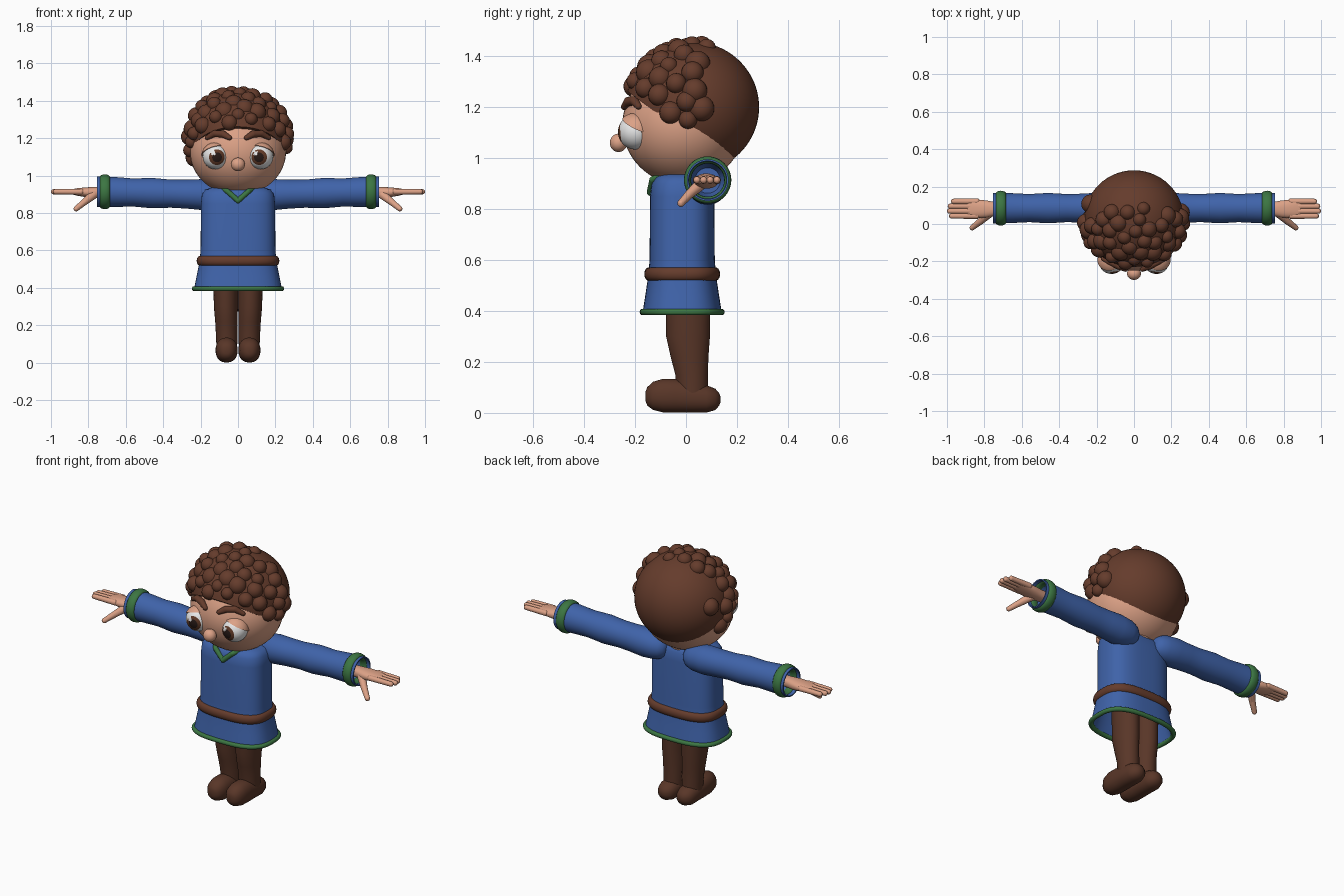
import bpy, bmesh, math, random
from mathutils import Vector, Matrix

random.seed(4)
if "Cube" in bpy.data.objects:
    bpy.data.objects.remove(bpy.data.objects["Cube"])


def material(name, r, g, b):
    m = bpy.data.materials.new(name)
    m.use_nodes = True
    m.diffuse_color = (r, g, b, 1)
    bsdf = next(n for n in m.node_tree.nodes if n.type == 'BSDF_PRINCIPLED')
    bsdf.inputs["Base Color"].default_value = (r, g, b, 1)
    bsdf.inputs["Roughness"].default_value = 0.7
    return m


SKIN = material("skin", 0.72, 0.36, 0.24)
HAIR = material("hair_brown", 0.13, 0.045, 0.025)
BOOT = material("legging_brown", 0.10, 0.037, 0.021)
BLUE = material("tunic_blue", 0.05, 0.125, 0.40)
GREEN = material("trim_green", 0.045, 0.18, 0.055)
WHITE = material("eye_white", 0.8, 0.8, 0.8)
IRIS = material("iris_brown", 0.12, 0.042, 0.02)
PUPIL = material("pupil_dark", 0.02, 0.01, 0.008)


def finish(bm, name, *mats, s=1):
    """Mirror to side s, fix normals, smooth and link."""
    for v in bm.verts:
        v.co.x *= s
    bmesh.ops.recalc_face_normals(bm, faces=bm.faces)
    me = bpy.data.meshes.new(name)
    bm.to_mesh(me)
    bm.free()
    for m in mats:
        me.materials.append(m)
    me.shade_smooth()
    me.set_sharp_from_angle(angle=math.radians(50))
    ob = bpy.data.objects.new(name, me)
    bpy.context.collection.objects.link(ob)
    return ob


def loft(name, mat, sections, axis='Z', power=2.0, seg=40, closed=False, s=1):
    """Skin superellipse sections (t, radius a, radius b, centre a, centre b)."""
    bm = bmesh.new()
    rings = []
    for t, ra, rb, ca, cb in sections:
        ring = []
        for i in range(seg):
            u = math.tau * i / seg
            c, d = math.cos(u), math.sin(u)
            a = ca + ra * math.copysign(abs(c) ** (2 / power), c)
            b = cb + rb * math.copysign(abs(d) ** (2 / power), d)
            p = {'X': (t, a, b), 'Y': (a, t, b), 'Z': (a, b, t)}[axis]
            ring.append(bm.verts.new(p))
        rings.append(ring)
    pairs = list(zip(rings, rings[1:]))
    if closed:
        pairs.append((rings[-1], rings[0]))
    else:
        bm.faces.new(rings[0])
        bm.faces.new(rings[-1])
    for r0, r1 in pairs:
        for i in range(seg):
            j = (i + 1) % seg
            bm.faces.new((r0[i], r0[j], r1[j], r1[i]))
    return finish(bm, name, mat, s=s)


def band(name, mat, t, ra, rb, ca, cb, thick, half, axis='Z', power=2.0, s=1):
    """Rounded band wrapped around a superellipse."""
    secs = []
    for k in range(14):
        v = math.tau * k / 14
        o = thick * math.cos(v)
        secs.append((t + half * math.sin(v), ra + o, rb + o, ca, cb))
    return loft(name, mat, secs, axis, power, 48, True, s)


def ball(bm, centre, radii, u=32, v=20):
    mat = Matrix.Translation(centre) @ Matrix.Diagonal((*radii, 1))
    return bmesh.ops.create_uvsphere(bm, u_segments=u, v_segments=v, radius=1, matrix=mat)["verts"]


def ellipsoid(name, mat, centre, radii, s=1):
    bm = bmesh.new()
    ball(bm, centre, radii, 48, 32)
    return finish(bm, name, mat, s=s)


def rod(name, mat, points, radii, s=1):
    """Chain of round-ended tapered rods."""
    bm = bmesh.new()
    for i in range(len(points) - 1):
        tmp = bmesh.new()
        for p, r in zip(points[i:i + 2], radii[i:i + 2]):
            ball(tmp, p, (r, r, r), 16, 10)
        hull = bmesh.ops.convex_hull(tmp, input=tmp.verts)
        bmesh.ops.delete(tmp, geom=[v for v in hull["geom_interior"] if isinstance(v, bmesh.types.BMVert)],
                         context='VERTS')
        me = bpy.data.meshes.new("part")
        tmp.to_mesh(me)
        tmp.free()
        bm.from_mesh(me)
        bpy.data.meshes.remove(me)
    return finish(bm, name, mat, s=s)


# Head
HEAD_C, HEAD_R = Vector((0, -0.01, 1.13)), Vector((0.257, 0.24, 0.235))


def face_y(x, z):
    q = 1 - (x / HEAD_R.x) ** 2 - ((z - HEAD_C.z) / HEAD_R.z) ** 2
    return HEAD_C.y - HEAD_R.y * math.sqrt(max(q, 0))


ellipsoid("head", SKIN, HEAD_C, HEAD_R)
ellipsoid("nose", SKIN, (0, -0.265, 1.06), (0.037, 0.034, 0.036))
loft("neck", SKIN, [(0.86, 0.09, 0.08, 0, 0.01), (1.0, 0.1, 0.09, 0, 0.02)])

# Hair: scalp trimmed along a sloped hairline, with curls on front and top
hair_c, hair_r = Vector((0, 0.025, 1.2)), Vector((0.266, 0.262, 0.257))
bm = bmesh.new()
ball(bm, hair_c, hair_r, 56, 40)
bmesh.ops.bisect_plane(bm, geom=bm.verts[:] + bm.edges[:] + bm.faces[:],
                       plane_co=(0, 0, 1.09), plane_no=(0, 0.75, 1), clear_inner=True)
bmesh.ops.holes_fill(bm, edges=[e for e in bm.edges if e.is_boundary], sides=0)
COUNT = 150
for i in range(COUNT):
    z = 1 - 2 * (i + 0.5) / COUNT
    a = i * math.pi * (3 - math.sqrt(5)) + random.uniform(-0.1, 0.1)
    w = math.sqrt(1 - z * z)
    d = Vector((w * math.cos(a), w * math.sin(a), z))
    r = random.uniform(0.034, 0.052)
    rise = random.uniform(0.018, 0.026) + 0.014 * abs(d.x)
    p = hair_c + Vector(d[k] * (hair_r[k] + rise - r) for k in range(3))
    if p.y < 0.08 + random.uniform(-0.05, 0.05) and p.z > 1.115 - 0.75 * p.y:
        ball(bm, p, (r, r, r), 20, 12)
finish(bm, "curly_hair", HAIR)

# Tunic: hollow skirt, straight body, rounded shoulders
CY = -0.015
loft("tunic", BLUE, [(z, a, b, 0, CY) for z, a, b in (
    (0.6, 0.17, 0.1), (0.39, 0.225, 0.145), (0.39, 0.236, 0.156), (0.46, 0.222, 0.145),
    (0.54, 0.206, 0.133), (0.6, 0.2, 0.128), (0.85, 0.198, 0.126), (0.9, 0.193, 0.12),
    (0.925, 0.175, 0.105), (0.94, 0.13, 0.075))], power=2.8, seg=64)
band("belt", HAIR, 0.545, 0.202, 0.13, 0, CY, 0.019, 0.027, power=2.8)
band("tunic_hem", GREEN, 0.396, 0.234, 0.154, 0, CY, 0.013, 0.013, power=2.8)

for side, s in (("left", 1), ("right", -1)):
    # Sleeve with an open end and cuff
    sleeve = [(0.06, 0.02), (0.068, 0.042), (0.09, 0.062), (0.13, 0.076), (0.2, 0.082),
              (0.28, 0.077), (0.36, 0.075), (0.46, 0.081), (0.56, 0.075), (0.66, 0.08),
              (0.755, 0.082), (0.755, 0.075), (0.7, 0.07), (0.64, 0.05)]
    loft(side + "_sleeve", BLUE, [(x, r, r, 0.085, 0.893 + 0.03 * min(x, 0.7)) for x, r in sleeve],
         axis='X', s=s)
    band(side + "_cuff", GREEN, 0.712, 0.079, 0.079, 0.085, 0.914, 0.014, 0.027, axis='X', s=s)

    # Hand
    loft(side + "_palm", SKIN, [(0.62, 0.03, 0.026, 0.08, 0.912), (0.74, 0.036, 0.03, 0.08, 0.91),
                                (0.79, 0.046, 0.029, 0.08, 0.91), (0.86, 0.05, 0.02, 0.082, 0.913),
                                (0.89, 0.042, 0.013, 0.082, 0.914)], axis='X', power=2.3, s=s)
    for k, (name, tip) in enumerate((("index", 0.975), ("middle", 0.986), ("ring", 0.982), ("little", 0.965))):
        y = 0.043 + 0.026 * k
        rod(f"{side}_{name}_finger", SKIN, [(0.84, y, 0.914), (tip, y, 0.914)], [0.016, 0.014], s)
    rod(side + "_thumb", SKIN, [(0.77, 0.06, 0.9), (0.82, 0.015, 0.86), (0.865, -0.02, 0.823)],
        [0.024, 0.018, 0.014], s)

    # Leg and foot
    loft(side + "_leg", BOOT, [(0.05, 0.054, 0.06, 0.06, 0.025), (0.15, 0.058, 0.064, 0.06, 0.022),
                               (0.22, 0.06, 0.074, 0.062, 0.014), (0.3, 0.064, 0.086, 0.065, 0.008),
                               (0.5, 0.066, 0.088, 0.067, 0.008)], s=s)
    foot = [(-0.159, 0.015, 0.018, 0.065), (-0.152, 0.032, 0.036, 0.065), (-0.13, 0.049, 0.055, 0.067),
            (-0.09, 0.058, 0.066, 0.068), (-0.04, 0.059, 0.066, 0.067), (0.02, 0.056, 0.06, 0.061),
            (0.08, 0.056, 0.054, 0.055), (0.115, 0.044, 0.042, 0.053), (0.13, 0.025, 0.025, 0.053),
            (0.136, 0.01, 0.01, 0.053)]
    loft(side + "_foot", BOOT, [(y, a, b, 0.061, c) for y, a, b, c in foot], axis='Y', power=2.2, s=s)

    # Eye: rings around the gaze direction coloured as pupil, iris and white
    eye = Vector((0.12, -0.198, 1.103))
    gaze = Vector((-0.13, -1, -0.08)).normalized()
    bm = bmesh.new()
    ball(bm, (0, 0, 0), (1, 1, 1), 32, 24)
    bm.transform(gaze.to_track_quat('Z', 'Y').to_matrix().to_4x4())
    glint = (gaze + Vector((-0.3 * s, 0, 0.36))).normalized()
    for f in bm.faces:
        d = f.calc_center_median().normalized()
        ang = math.degrees(d.angle(gaze))
        f.material_index = 2 if ang < 22 else 1 if ang < 37.5 else 0
        if ang < 37.5 and d.angle(glint) < 0.17:
            f.material_index = 0
    bm.transform(Matrix.Translation(eye) @ Matrix.Scale(0.069, 4))
    finish(bm, side + "_eye", WHITE, IRIS, PUPIL, s=s)

    # Upper eyelid
    bm = bmesh.new()
    ball(bm, eye, (0.076, 0.074, 0.075), 32, 24)
    bmesh.ops.bisect_plane(bm, geom=bm.verts[:] + bm.edges[:] + bm.faces[:],
                           plane_co=eye + Vector((0, 0, 0.033)), plane_no=(0.3, 0.45, 1), clear_inner=True)
    bmesh.ops.holes_fill(bm, edges=[e for e in bm.edges if e.is_boundary], sides=0)
    finish(bm, side + "_eyelid", SKIN, s=s)

    # Eyebrow and collar
    arc = [(0.045, 1.202), (0.08, 1.222), (0.125, 1.225), (0.165, 1.203)]
    rod(side + "_eyebrow", HAIR, [(x, face_y(x, z) - 0.008, z) for x, z in arc],
        [0.013, 0.019, 0.018, 0.012], s)
    rod(side + "_collar", GREEN, [(0, -0.14, 0.866), (0.055, -0.13, 0.915), (0.1, -0.07, 0.94)],
        [0.014, 0.014, 0.012], s)
